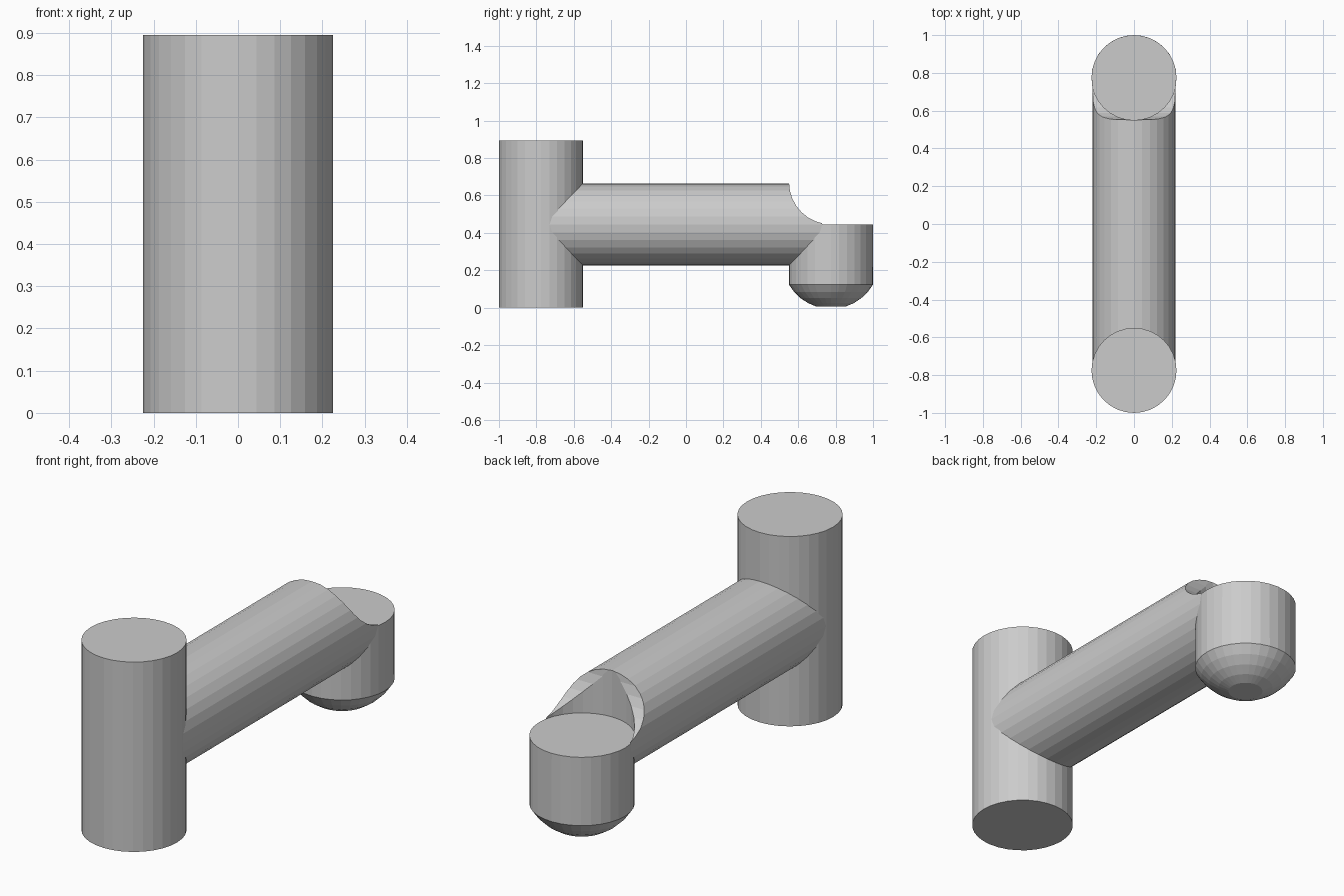
import bpy, bmesh
from math import sin, cos, radians, pi
from mathutils import Matrix

if "Cube" in bpy.data.objects:
    bpy.data.objects.remove(bpy.data.objects["Cube"])

SIDES = 32
R = 0.225        # post radius
Y = 0.775        # post distance from the centre
SEAT = 0.446     # top of the short post, also the bar axis height


def lathe(name, profile, matrix):
    """Closed solid from (radius, height) rings, flat shaded."""
    bm = bmesh.new()
    rings = [[bm.verts.new((r * cos(2 * pi * i / SIDES), r * sin(2 * pi * i / SIDES), z))
              for i in range(SIDES)] for r, z in profile]
    for a, b in zip(rings, rings[1:]):
        for i in range(SIDES):
            j = (i + 1) % SIDES
            bm.faces.new((a[i], a[j], b[j], b[i]))
    bm.faces.new(rings[0][::-1])
    bm.faces.new(rings[-1])
    bm.transform(matrix)
    bmesh.ops.recalc_face_normals(bm, faces=bm.faces)
    mesh = bpy.data.meshes.new(name)
    bm.to_mesh(mesh)
    bm.free()
    ob = bpy.data.objects.new(name, mesh)
    bpy.context.collection.objects.link(ob)
    return ob


# Tall post
lathe("tall_post", [(R, 0), (R, 0.895)], Matrix.Translation((0, -Y, 0)))

# Short post with a rounded foot
dome_r, dome_z = 0.26, 0.254
foot = [(dome_r * sin(radians(a)), dome_z - dome_r * cos(radians(a)))
        for a in (17, 27.75, 38.5, 49.25, 60)]
lathe("short_post", foot + [(R, SEAT)], Matrix.Translation((0, Y, 0)))

# Horizontal bar between the posts
bar = lathe("cross_bar", [(0.22, -Y), (0.22, Y)],
            Matrix.Translation((0, 0, 0.445)) @ Matrix.Rotation(-pi / 2, 4, 'X'))

# Cutters: upright clearance above the short post, and a sideways scoop
upright = lathe("upright_cutter", [(R, SEAT), (R, 1.0)], Matrix.Translation((0, Y, 0)))
scoop = lathe("scoop_cutter", [(R - 0.001, -0.4), (R - 0.001, 0.4)],
              Matrix.Translation((0, Y, 0.67)) @ Matrix.Rotation(pi / 2, 4, 'Y'))
for cutter in (upright, scoop):
    mod = bar.modifiers.new(cutter.name, 'BOOLEAN')
    mod.operation = 'DIFFERENCE'
    mod.solver = 'EXACT'
    mod.object = cutter
    cutter.hide_render = True
    cutter.display_type = 'WIRE'
